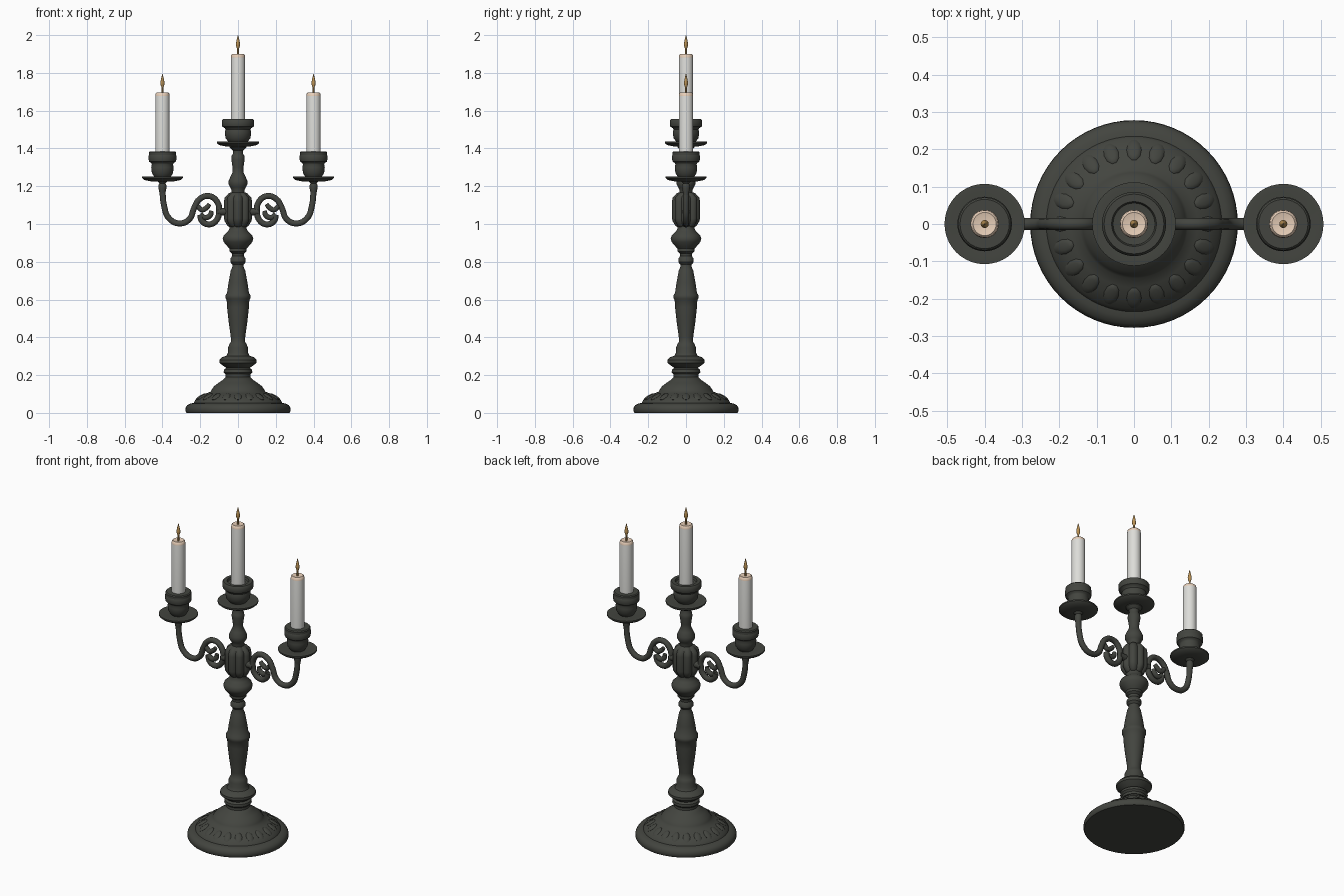
import bpy, bmesh, math
from mathutils import Vector

if "Cube" in bpy.data.objects:
    bpy.data.objects.remove(bpy.data.objects["Cube"])


def material(name, rgb):
    m = bpy.data.materials.new(name)
    m.diffuse_color = (*rgb, 1)
    m.use_nodes = True
    m.node_tree.nodes["Principled BSDF"].inputs["Base Color"].default_value = m.diffuse_color
    return m


IRON = material("dark iron", (0.056, 0.059, 0.050))
WAX = material("white wax", (0.72, 0.72, 0.69))
WARM = material("warm wax", (0.80, 0.62, 0.48))
FLAME = material("amber flame", (0.50, 0.29, 0.09))


def finish(obj, angle=40):
    bpy.ops.object.select_all(action='DESELECT')
    obj.select_set(True)
    bpy.context.view_layer.objects.active = obj
    bpy.ops.object.shade_smooth_by_angle(angle=math.radians(angle))


def lathe(name, profile, mats, x=0, z=0, sides=40, lobes=0, depth=0, angle=40):
    """Spin (radius, height) points round z; lobes give a fluted section."""
    bm = bmesh.new()
    rings = []
    for r, h in profile:
        ring = []
        for i in range(sides):
            a = math.tau * i / sides
            rr = r * (1 - depth + depth * abs(math.cos(lobes * a / 2))) if lobes else r
            ring.append(bm.verts.new((x + rr * math.cos(a), rr * math.sin(a), z + h)))
        rings.append(ring)
    for a, b in zip(rings, rings[1:]):
        for i in range(sides):
            j = (i + 1) % sides
            bm.faces.new((a[i], a[j], b[j], b[i]))
    bm.faces.new(rings[0][::-1])
    bm.faces.new(rings[-1])
    me = bpy.data.meshes.new(name)
    bm.to_mesh(me)
    bm.free()
    for m in mats:
        me.materials.append(m)
    obj = bpy.data.objects.new(name, me)
    bpy.context.collection.objects.link(obj)
    finish(obj, angle)
    return obj


def tube(name, points, radius, radii=None):
    """Smooth round rod through (x, z) points in the y = 0 plane."""
    cu = bpy.data.curves.new(name, 'CURVE')
    cu.dimensions = '3D'
    cu.bevel_depth = radius
    cu.bevel_resolution = 3
    cu.resolution_u = 6
    cu.use_fill_caps = True
    sp = cu.splines.new('BEZIER')
    sp.bezier_points.add(len(points) - 1)
    for i, (bp, (px, pz)) in enumerate(zip(sp.bezier_points, points)):
        bp.co = Vector((px, 0, pz))
        bp.handle_left_type = bp.handle_right_type = 'AUTO'
        bp.radius = radii[i] if radii else 1
    cu.materials.append(IRON)
    obj = bpy.data.objects.new(name, cu)
    bpy.context.collection.objects.link(obj)
    bpy.ops.object.select_all(action='DESELECT')
    obj.select_set(True)
    bpy.context.view_layer.objects.active = obj
    bpy.ops.object.convert(target='MESH')
    finish(bpy.context.object, 60)


# Round stepped foot
lathe("base", [(.272, 0), (.278, .008), (.277, .028), (.268, .042), (.25, .05), (.235, .052),
               (.228, .066), (.20, .085), (.17, .103), (.145, .112), (.138, .125), (.128, .14),
               (.105, .158), (.08, .175), (.066, .19)], [IRON], sides=64, angle=50)

# Low leaf ornaments round the foot
bm = bmesh.new()
for i in range(20):
    a = math.tau * i / 20
    geo = bmesh.ops.create_uvsphere(bm, u_segments=10, v_segments=6, radius=1)
    for v in geo["verts"]:
        p = Vector((v.co.x * .028, v.co.y * .02, v.co.z * .008))
        rad = .198 + p.x
        v.co = (rad * math.cos(a) - p.y * math.sin(a), rad * math.sin(a) + p.y * math.cos(a),
                .086 + p.z - p.x * .6)
me = bpy.data.meshes.new("base_leaves")
bm.to_mesh(me)
bm.free()
me.materials.append(IRON)
leaves = bpy.data.objects.new("base_leaves", me)
bpy.context.collection.objects.link(leaves)
finish(leaves, 60)

# Turned stem from the foot to the arm block
lathe("lower_stem", [(.066, .185), (.066, .205), (.076, .215), (.074, .23), (.062, .238),
                     (.08, .25), (.098, .265), (.098, .28), (.085, .294), (.062, .302),
                     (.052, .32), (.053, .345), (.045, .365), (.038, .375), (.038, .40),
                     (.049, .48), (.058, .56), (.06, .598), (.066, .606), (.066, .624),
                     (.058, .634), (.05, .69), (.038, .755), (.03, .772), (.03, .785),
                     (.041, .798), (.041, .815), (.031, .83), (.033, .845), (.046, .855),
                     (.046, .87), (.055, .88), (.076, .905), (.081, .922), (.074, .942),
                     (.054, .96), (.045, .975), (.045, 1.0)], [IRON])

# Fluted block carrying the arms
lathe("arm_block", [(.04, .98), (.055, .99), (.071, 1.015), (.074, 1.03), (.074, 1.12),
                    (.07, 1.14), (.052, 1.16), (.036, 1.168)],
      [IRON], sides=64, lobes=8, depth=.16)

lathe("upper_stem", [(.036, 1.15), (.034, 1.18), (.042, 1.195), (.05, 1.21), (.049, 1.23),
                     (.038, 1.255), (.028, 1.275), (.029, 1.30), (.035, 1.34), (.034, 1.36),
                     (.026, 1.372), (.028, 1.39), (.045, 1.405), (.045, 1.42)], [IRON])

# Drip trays with cups, given from the tray underside up
TRAY = [(.03, 0), (.06, .0), (.10, .008), (.112, .018), (.112, .026), (.095, .027), (.06, .022)]
CUP = [(.045, .018), (.055, .03), (.066, .045), (.07, .075), (.066, .09), (.07, .098),
       (.083, .105), (.086, .115), (.086, .137), (.08, .145), (.06, .145), (.056, .132),
       (.03, .128)]


def holder(prefix, x, z, scale, candle_top):
    lathe(prefix + "_tray", [(r * scale[0], h) for r, h in TRAY], [IRON], x, z)
    lathe(prefix + "_cup", [(r * scale[1], h) for r, h in CUP], [IRON], x, z)
    # Candle, its top tinted warm
    t = candle_top
    c = lathe(prefix + "_candle", [(.038, z + .12), (.038, t - .018), (.036, t - .005),
                                   (.031, t), (.015, t - .004)], [WAX, WARM], x, sides=28)
    for p in c.data.polygons:
        if p.center.z > t - .013:
            p.material_index = 1
    # Wick and flame in one slim drop
    lathe(prefix + "_flame", [(.005, -.006), (.005, .028), (.010, .042), (.011, .054),
                              (.007, .075), (.001, .1)], [FLAME], x, t, sides=12, angle=60)


holder("centre", 0, 1.41, (1.0, 1.0), 1.90)

# Side arms, mirrored left and right
ARM = [(.40, 1.20), (.392, 1.10), (.365, 1.03), (.31, 1.003), (.258, 1.025), (.232, 1.085),
       (.205, 1.13), (.155, 1.148), (.112, 1.12), (.10, 1.065), (.118, 1.015), (.158, .998),
       (.192, 1.018), (.20, 1.05)]
CURL = [(.20, 1.05), (.175, 1.034), (.148, 1.045), (.14, 1.07)]
LEAF = [(.215, 1.095), (.19, 1.075), (.165, 1.088), (.15, 1.105)]

for side, s in (("left", -1), ("right", 1)):
    tube(side + "_arm", [(s * x, z) for x, z in ARM], .0165)
    tube(side + "_scroll_curl", [(s * x, z) for x, z in CURL], .015, [1, 1, 1, .8])
    tube(side + "_scroll_leaf", [(s * x, z) for x, z in LEAF], .014, [1, 1, 1, .8])
    # Short peg joining scroll and block
    tube(side + "_arm_joint", [(s * .05, 1.065), (s * .105, 1.065)], .02)
    # Knob under the tray
    lathe(side + "_arm_knob", [(.014, 1.15), (.017, 1.17), (.021, 1.19), (.021, 1.205),
                               (.016, 1.215), (.03, 1.23)], [IRON], s * .40, sides=24)
    holder(side, s * .40, 1.225, (.96, .85), 1.695)
    # Cup rim stands a little above the scaled profile
    lathe(side + "_cup_lip", [(.06, .135), (.071, .14), (.071, .158), (.066, .163),
                              (.045, .163)], [IRON], s * .40, 1.222, sides=32)
